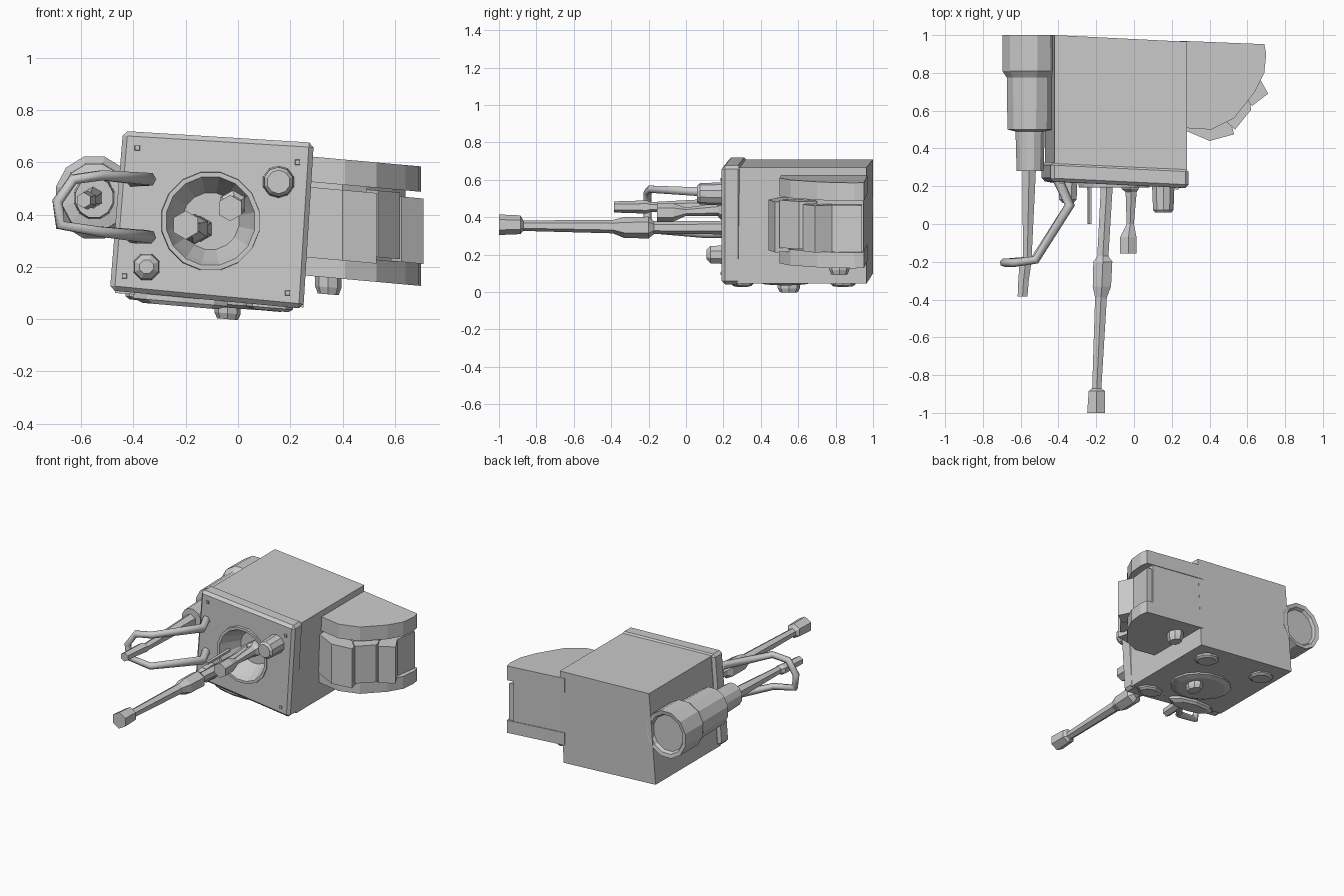
import bpy, bmesh, math

if "Cube" in bpy.data.objects:
    bpy.data.objects.remove(bpy.data.objects["Cube"])


def finish(name, bm):
    bmesh.ops.recalc_face_normals(bm, faces=bm.faces[:])
    me = bpy.data.meshes.new(name)
    bm.to_mesh(me)
    bm.free()
    ob = bpy.data.objects.new(name, me)
    bpy.context.collection.objects.link(ob)
    return ob


def loft(name, rings, closed=False):
    """Skin a list of point rings; cap the ends."""
    bm = bmesh.new()
    rows = [[bm.verts.new(p) for p in r] for r in rings]
    n = len(rows[0])
    for a, b in zip(rows, rows[1:]):
        for i in range(n):
            j = (i + 1) % n
            bm.faces.new((a[i], a[j], b[j], b[i]))
    if closed:
        for i in range(n):
            j = (i + 1) % n
            bm.faces.new((rows[-1][i], rows[-1][j], rows[0][j], rows[0][i]))
    else:
        bm.faces.new(rows[0])
        bm.faces.new(rows[-1])
    return finish(name, bm)


def turned(name, stations, sides=8, sz=1.0, closed=False):
    """Rings facing along y; each station is (x, y, z, radius)."""
    rings = []
    for x, y, z, r in stations:
        rings.append([(x + r * math.cos(2 * math.pi * (i + .5) / sides), y,
                       z + sz * r * math.sin(2 * math.pi * (i + .5) / sides))
                      for i in range(sides)])
    return loft(name, rings, closed)


def prism(name, outline, z0, z1, slope=-0.09):
    """Extrude a plan outline upward, leaning with the tilted body."""
    return loft(name, [[(x, y, z + slope * (x - .28)) for x, y in outline] for z in (z0, z1)])


def slab(name, corners, left_y, right_y):
    """Tilted four-cornered block from an x-z outline; y differs left and right."""
    rings = []
    for k in (0, 1):
        rings.append([(x, (left_y if x < 0 else right_y)[k], z) for x, z in corners])
    return loft(name, rings)


def bevel(ob, w):
    m = ob.modifiers.new("bevel", 'BEVEL')
    m.width, m.segments = w, 1


# main housing and front plate
body = slab("main_housing", [(-.42, .71), (.28, .665), (.25, .045), (-.47, .10)],
            (.30, 1.0), (.27, .965))
plate = slab("front_plate", [(-.44, .72), (.29, .675), (.25, .04), (-.49, .11)],
             (.225, .33), (.19, .295))
bevel(plate, .018)

# conical recess in the front
cx, cz = -.105, .375
cutter = turned("recess_cutter", [(cx, .10, cz, .20), (cx, .215, cz, .165), (cx, .335, cz, .11)], 16)
cutter.hide_render = True
cutter.hide_set(True)
for ob in (plate, body):
    m = ob.modifiers.new("recess", 'BOOLEAN')
    m.operation, m.object, m.solver = 'DIFFERENCE', cutter, 'EXACT'
turned("recess_rim", [(cx, .225, cz, .193), (cx, .192, cz, .190), (cx, .192, cz, .172),
                      (cx, .235, cz, .155)], 16, closed=True)

# front knobs and corner screws
turned("upper_knob", [(.155, .22, .525, .063), (.155, .075, .525, .057), (.155, .06, .525, .045)], 10)
turned("lower_knob", [(-.35, .24, .20, .055), (-.35, .13, .20, .050), (-.35, .11, .20, .028)], 8)
for i, (x, z) in enumerate([(-.385, .655), (.228, .60), (-.435, .165), (.19, .10)]):
    y = .205 - .05 * x
    turned(f"corner_screw_{i}", [(x, y + .02, z, .02), (x, y - .01, z, .012)], 4)

# long probe, short probe and thin needle
turned("long_probe", [(-.145, .34, .345, .05), (-.145, .18, .345, .036), (-.165, -.17, .345, .034),
                      (-.165, -.20, .345, .058), (-.17, -.33, .345, .056), (-.175, -.39, .35, .036),
                      (-.197, -.87, .355, .028), (-.197, -.885, .36, .05), (-.2, -1.0, .36, .055)], 6)
turned("short_probe", [(-.02, .34, .44, .045), (-.02, .20, .44, .055), (-.02, .185, .44, .052),
                       (-.015, .17, .44, .034), (-.02, .0, .43, .022), (-.03, -.07, .425, .05),
                       (-.03, -.155, .425, .05)], 6)
turned("thin_needle", [(-.235, .24, .36, .013), (-.235, 0, .36, .011)], 5)

# stepped barrel on the left side with its rod
sx, sz = -.55, .465
turned("side_barrel", [(sx, .975, sz, .115), (sx, .995, sz, .125), (sx, 1.0, sz, .150),
                       (sx, .81, sz, .152), (sx, .775, sz, .128), (sx, .50, sz, .124),
                       (sx, .49, sz, .080), (sx, .28, sz, .074)], 12, 1.07)
turned("side_rod", [(-.555, .30, sz, .042), (-.565, -.19, .455, .026), (-.575, -.21, .455, .036),
                    (-.585, -.30, .455, .032), (-.59, -.385, .455, .030)], 6)

# guard loop around the side rod
path = [(-.41, .25, .53), (-.34, .10, .535), (-.52, -.19, .55), (-.63, -.205, .535),
        (-.69, -.205, .45), (-.68, -.205, .36), (-.53, -.19, .335), (-.34, .10, .315),
        (-.41, .25, .315)]
cu = bpy.data.curves.new("guard_loop", 'CURVE')
cu.dimensions = '3D'
cu.bevel_depth, cu.bevel_resolution, cu.use_fill_caps = .022, 1, True
sp = cu.splines.new('POLY')
sp.points.add(len(path) - 1)
for p, (x, y, z) in zip(sp.points, path):
    p.co = (x, y, z, 1)
    p.radius = 1.25 if y > 0 else 1
bpy.context.collection.objects.link(bpy.data.objects.new("guard_loop", cu))

# side pod: core, upper and lower shelves
outline = [(.24, .51), (.41, .50), (.53, .56), (.64, .70), (.69, .80), (.70, .90), (.69, .952), (.24, .97)]
core = [(.24, .55), (.40, .54), (.49, .60), (.59, .73), (.64, .82), (.64, .95), (.24, .965)]
prism("pod_core", core, .18, .60)
prism("pod_upper_shelf", outline, .525, .622)
prism("pod_lower_shelf", outline, .165, .25)

# angled plates wrapped around the pod
plates = [[(.26, .50), (.40, .44), (.53, .475), (.51, .55), (.41, .58), (.26, .58)],
          [(.49, .54), (.535, .50), (.62, .605), (.615, .64), (.58, .70), (.51, .62)],
          [(.585, .665), (.625, .625), (.71, .69), (.66, .78), (.68, .94), (.61, .94)]]
for i, (o, z0, z1) in enumerate(zip(plates, (.235, .26, .25), (.505, .515, .50))):
    prism(f"pod_plate_{i}", o, z0, z1)


# round pieces on the underside
def pad(name, x, y, z, rx, ry, h, sides=10, slope=-.085):
    rings = []
    for dz, s in ((.04, 1), (-h * .5, 1), (-h, .8)):
        rings.append([(x + s * rx * math.cos(2 * math.pi * i / sides),
                       y + s * ry * math.sin(2 * math.pi * i / sides),
                       z + dz + slope * s * rx * math.cos(2 * math.pi * i / sides))
                      for i in range(sides)])
    return loft(name, rings)


pad("foot_right", .10, .84, .055, .08, .07, .022)
pad("foot_left", -.35, .84, .092, .08, .07, .022)
pad("belly_plate", -.11, .53, .075, .21, .17, .025, 14)
pad("belly_button", -.04, .55, .045, .05, .06, .045, 8)
pad("front_foot_bar", -.22, .30, .08, .18, .06, .03, 8)
pad("front_foot_right", .12, .30, .055, .09, .06, .022, 8)
pad("pod_drain", .345, .82, .15, .05, .055, .055, 8)
